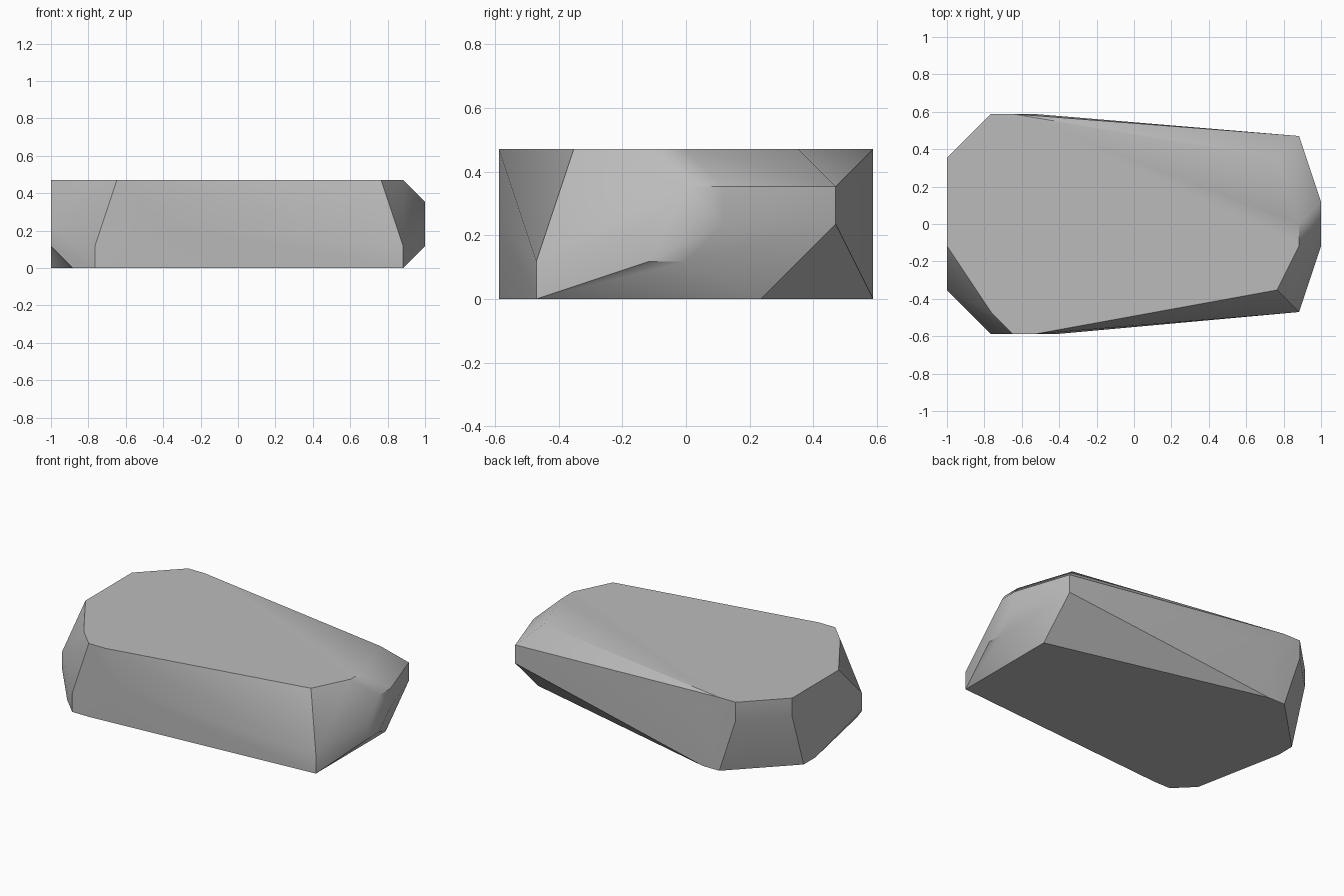
import bpy
import bmesh
import math

# Remove the default object only
default = bpy.data.objects.get("Cube")
if default:
    bpy.data.objects.remove(default, do_unlink=True)


def flat_material(name, colour):
    """One plain material, same colour in viewport and render."""
    mat = bpy.data.materials.new(name)
    mat.use_nodes = True
    mat.diffuse_color = colour
    shader = mat.node_tree.nodes["Principled BSDF"]
    shader.inputs["Base Color"].default_value = colour
    return mat


# The stone is carved on a coarse grid: 17 steps long, 10 wide, 4 high
LENGTH_STEPS = 17
STEP = 2 / LENGTH_STEPS

# Outline corners of each horizontal layer, from the ground up
# (steps from the wide end, steps from the centre line)
underside = [(0, 2), (0, 1), (1, -4), (2, -5), (3, -5),
             (16, -4), (16, 2), (4, 5), (3, 5)]
lower_band = [(0, -3), (2, -5), (16, -4), (17, -1), (17, 0)]
middle_band = [(0, -3), (5, -5), (17, -1), (17, 1), (16, 4)]
upper_band = [(0, 3), (2, 5), (4, 5), (16, 4), (17, 0), (17, 1)]
flat_top = [(0, 3), (2, 5), (3, 5), (15, 3), (16, 0), (16, -1),
            (15, -3), (4, -5), (3, -5), (2, -4), (0, -1)]
layers = [underside, lower_band, middle_band, upper_band, flat_top]


def build_rock(name, layers, material):
    """Wrap the layer outlines in one faceted convex shell."""
    bm = bmesh.new()
    for level, outline in enumerate(layers):
        for along, across in outline:
            x = (along - LENGTH_STEPS / 2) * STEP
            bm.verts.new((x, across * STEP, level * STEP))
    hull = bmesh.ops.convex_hull(bm, input=bm.verts[:])
    loose = {item for key in ("geom_interior", "geom_unused")
             for item in hull[key] if isinstance(item, bmesh.types.BMVert)}
    bmesh.ops.delete(bm, geom=list(loose), context='VERTS')

    # Merge coplanar triangles into clean facets
    bmesh.ops.dissolve_limit(bm, angle_limit=math.radians(1),
                             verts=bm.verts[:], edges=bm.edges[:])
    bmesh.ops.recalc_face_normals(bm, faces=bm.faces[:])

    mesh = bpy.data.meshes.new(name)
    bm.to_mesh(mesh)
    bm.free()
    mesh.materials.append(material)
    rock = bpy.data.objects.new(name, mesh)
    bpy.context.collection.objects.link(rock)
    return rock


rock = build_rock("flat_rock", layers,
                  flat_material("stone_grey", (0.5, 0.5, 0.5, 1)))

# Soft shading across shallow facets, crisp chamfer edges
bpy.ops.object.select_all(action='DESELECT')
rock.select_set(True)
bpy.context.view_layer.objects.active = rock
bpy.ops.object.shade_smooth_by_angle(angle=math.radians(40))
